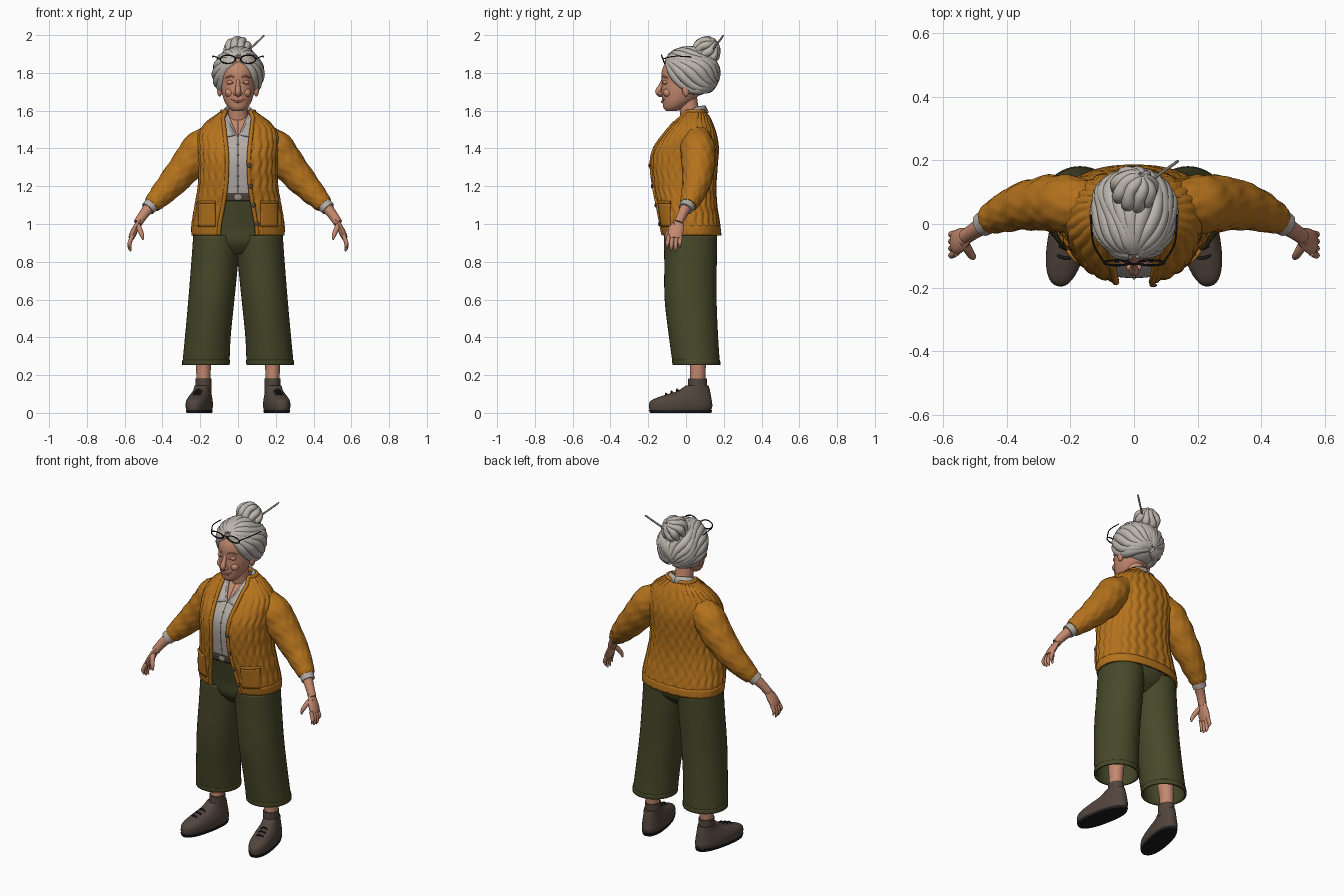
import bpy, bmesh, math
from mathutils import Vector, Matrix

if "Cube" in bpy.data.objects:
    bpy.data.objects.remove(bpy.data.objects["Cube"])


def material(name, red, green, blue):
    mat = bpy.data.materials.new(name)
    mat.use_nodes = True
    mat.diffuse_color = (red, green, blue, 1)
    shader = next(n for n in mat.node_tree.nodes if n.type == "BSDF_PRINCIPLED")
    shader.inputs["Base Color"].default_value = (red, green, blue, 1)
    shader.inputs["Roughness"].default_value = .8
    return mat


SKIN = material("skin", .55, .25, .16)
CREASE = material("lip red", .36, .12, .08)
HAIR = material("silver hair", .5, .46, .42)
WOOL = material("mustard wool", .46, .17, .012)
LINEN = material("pale shirt", .45, .41, .38)
OLIVE = material("olive cloth", .062, .064, .022)
LEATHER = material("brown leather", .085, .06, .047)
BLACK = material("black rubber", .012, .011, .011)
STEEL = material("grey pin", .3, .27, .24)
made = []


def finish(name, bm, *mats):
    bmesh.ops.recalc_face_normals(bm, faces=bm.faces)
    mesh = bpy.data.meshes.new(name)
    bm.to_mesh(mesh)
    bm.free()
    for mat in mats:
        mesh.materials.append(mat)
    obj = bpy.data.objects.new(name, mesh)
    bpy.context.collection.objects.link(obj)
    made.append(obj)
    return obj


def smooth(rows, count):
    """Resample rows of numbers along a Catmull-Rom curve."""
    result, last = [], len(rows) - 1
    for k in range(count + 1):
        place = last * k / count
        i = min(int(place), last - 1)
        t = place - i
        four = [rows[max(0, min(last, i + j))] for j in (-1, 0, 1, 2)]
        result.append([b + t / 2 * (c - a + t * (2*a - 5*b + 4*c - d + t * (3*(b - c) + d - a)))
                       for a, b, c, d in zip(*four)])
    return result


def skin_rows(name, rows, mat, closed=True, cap=True, thick=0):
    """Join rows of points into one surface."""
    bm = bmesh.new()
    grid = [[bm.verts.new(p) for p in row] for row in rows]
    size = len(grid[0])
    for low, high in zip(grid, grid[1:]):
        for i in range(size if closed else size - 1):
            j = (i + 1) % size
            bm.faces.new((low[i], low[j], high[j], high[i]))
    if closed and cap:
        bm.faces.new(grid[0])
        bm.faces.new(grid[-1])
    obj = finish(name, bm, mat)
    if thick:
        shell = obj.modifiers.new("thickness", "SOLIDIFY")
        shell.thickness, shell.offset = thick, 0
    return obj


def power(value, p):
    return math.copysign(abs(value) ** p, value)


def ring_point(row, t, p=1, grow=0):
    z, cx, rx, front, back = row[:5]
    return Vector((cx + (rx + grow) * power(math.sin(t), p),
                   (front + back) / 2 - ((back - front) / 2 + grow) * power(math.cos(t), p), z))


def loft(name, rows, mat, steps=24, sides=40, p=1, **options):
    """Stack rings given as height, centre x, half width, front y, back y."""
    rings = [[ring_point(row, math.tau * i / sides, p) for i in range(sides)]
             for row in smooth(rows, steps)]
    return skin_rows(name, rings, mat, **options)


def tube(name, path, mat, steps=16, sides=12, flat=1, rib=0, closed=True):
    """Sweep a ring along points given as x, y, z, radius."""
    rows = smooth(path, steps)
    spots = [Vector(r[:3]) for r in rows]
    up, rings = None, []
    for k, (spot, row) in enumerate(zip(spots, rows)):
        along = (spots[min(k + 1, steps)] - spots[max(k - 1, 0)]).normalized()
        if up is None:
            up = Vector((0, 0, 1)) if abs(along.y) > .8 else Vector((0, 1, 0))
        side = along.cross(up).normalized()
        up = side.cross(along)
        ring = []
        for i in range(sides):
            a = math.tau * i / sides
            r = row[3] * (1 + rib * math.cos(10 * a + 2 * math.sin(k)) + rib * math.sin(k))
            ring.append(spot + r * (flat * math.cos(a) * side + math.sin(a) * up))
        rings.append(ring)
    return skin_rows(name, rings, mat)


def ball(name, centre, radii, mat):
    bm = bmesh.new()
    bmesh.ops.create_uvsphere(bm, u_segments=24, v_segments=16, radius=1,
                              matrix=Matrix.Translation(centre) @ Matrix.Diagonal((*radii, 1)))
    return finish(name, bm, mat)


# Torso: height, centre x, half width, front y, back y, half opening
TORSO = smooth([(.945, 0, .238, -.125, .178, .1), (1, 0, .238, -.135, .172, .095),
                (1.1, 0, .222, -.152, .157, .077), (1.2, 0, .205, -.17, .152, .062),
                (1.32, 0, .2, -.182, .16, .056), (1.4, 0, .204, -.165, .165, .06),
                (1.47, 0, .205, -.117, .155, .068), (1.53, 0, .17, -.067, .135, .074),
                (1.57, 0, .118, -.027, .115, .076), (1.6, 0, .075, 0, .09, .06)], 90)
ROUND = .86


def slice_at(z):
    for a, b in zip(TORSO, TORSO[1:]):
        if z <= b[0]:
            f = max(0, (z - a[0]) / (b[0] - a[0]))
            return [z] + [u + (v - u) * f for u, v in zip(a[1:], b[1:])]
    return TORSO[-1]


def body(z, t, grow=0):
    return ring_point(slice_at(z), t, ROUND, grow)


def edge(z, half=None):
    row = slice_at(z)
    return math.asin(min(1, (row[5] if half is None else half) / row[2]) ** (1 / ROUND))


def wrap(name, low, high, mat, start, grow, thick=.008, steps=50, sides=160, knit=0):
    rows = []
    for k in range(steps + 1):
        z = low + (high - low) * k / steps
        first = start(z)
        angles = [first + (math.tau - 2 * first) * i / sides for i in range(sides + 1)]
        rows.append([body(z, t, grow + knit * math.cos(26 * t + math.sin(z * 70))) for t in angles])
    return skin_rows(name, rows, mat, closed=False, thick=thick)


wrap("cardigan_body", .945, 1.595, WOOL, edge, 0, .012, knit=.0035)
wrap("cardigan_hem", .94, .99, WOOL, edge, .005, steps=4)
wrap("shirt", 1.14, 1.58, LINEN, lambda z: edge(z, max(0, z - 1.46) * .5), -.016)
wrap("chest", 1.38, 1.58, SKIN, lambda z: 0, -.027)
wrap("belt", 1.122, 1.162, LEATHER, lambda z: 0, -.008, steps=4)
ball("belt_buckle", body(1.142, 0, -.004), (.022, .006, .017), STEEL)

# Cardigan band up one edge, round the neck and down the other
heights = [.945 + .65 * i / 20 for i in range(21)]
rise = [(*body(z, edge(z), .004), .011) for z in heights]
neck_start = edge(heights[-1])
nape = [(*body(heights[-1], neck_start + (math.tau - 2 * neck_start) * i / 12, .004), .011)
        for i in range(1, 12)]
fall = [(-x, y, z, r) for x, y, z, r in reversed(rise)]
tube("cardigan_band", rise + nape + fall, WOOL, steps=110, sides=10)
for i, z in enumerate((1, 1.1, 1.2, 1.31)):
    ball(f"button_{i}", body(z, edge(z), .015), (.012, .006, .012), LEATHER)
for i in range(5):
    ball(f"shirt_button_{i}", body(1.2 + i * .055, 0, -.011), (.005, .004, .005), STEEL)

# Trousers and belt line
loft("trouser_hips", [(.84, 0, .12, -.06, .09), (.9, 0, .2, -.105, .15), (.98, 0, .222, -.115, .16),
                      (1.06, 0, .205, -.13, .14), (1.13, 0, .19, -.143, .135)], OLIVE)

for side, s in (("left", 1), ("right", -1)):
    def limb(part, path, mat, **options):
        return tube(f"{side}_{part}", [(s * x, y, z, r) for x, y, z, r in path], mat, **options)

    def stack(part, rows, mat, **options):
        return loft(f"{side}_{part}", [(z, s * x, *rest) for z, x, *rest in rows], mat, **options)

    def bump(part, centre, radii, mat):
        return ball(f"{side}_{part}", (s * centre[0], *centre[1:]), radii, mat)

    # Patch pocket
    rows = []
    for k in range(9):
        z = .985 + .13 * k / 8
        rows.append([body(z, s * (edge(z, .115) + (edge(z, .2) - edge(z, .115)) * i / 10), .01)
                     for i in range(11)])
    skin_rows(f"{side}_pocket", rows, WOOL, closed=False, thick=.008)
    tube(f"{side}_pocket_trim", [(*p, .007) for p in rows[-1]], WOOL)

    # Shirt collar leaf
    inner = [(0, .1, 1.625), (.06, .06, 1.62), (.066, .01, 1.59), (.042, -.05, 1.53), (.01, -.105, 1.47)]
    outer = [(0, .118, 1.59), (.08, .07, 1.585), (.09, 0, 1.55), (.082, -.068, 1.5), (.06, -.122, 1.462)]
    leaf = [[(s * x, y, z) for x, y, z in smooth(line, 12)] for line in (inner, outer)]
    skin_rows(f"{side}_collar", leaf, LINEN, closed=False, thick=.008)

    # Arm
    limb("sleeve", [(.12, .055, 1.46, .072), (.2, .062, 1.405, .09), (.265, .065, 1.315, .088),
                    (.35, .055, 1.215, .074), (.42, .03, 1.14, .058), (.458, .012, 1.1, .045)],
         WOOL, steps=36, sides=60, rib=.022)
    limb("shirt_cuff", [(.44, .02, 1.12, .042), (.478, -.002, 1.08, .038)], LINEN, steps=4, sides=24)
    limb("forearm", [(.45, .012, 1.11, .034), (.5, -.02, 1.05, .026), (.53, -.04, 1.005, .024)], SKIN)
    limb("palm", [(.52, -.035, 1.02, .024), (.538, -.047, .985, .036), (.555, -.056, .95, .04),
                  (.566, -.06, .925, .034)], SKIN, flat=.45)
    for i, drop in enumerate((.872, .858, .855, .875)):
        y = -.09 + i * .02
        limb(f"finger_{i}", [(.558, y, .94, .011), (.572, y * 1.08, .905, .011),
                             (.574, y * 1.1, drop + .02, .0095), (.567, y * 1.1, drop, .004)], SKIN)
    limb("thumb", [(.535, -.055, 1, .015), (.52, -.085, .97, .014), (.508, -.102, .94, .011),
                   (.503, -.105, .917, .005)], SKIN)

    # Leg
    stack("trouser_leg", [(.255, .17, .12, -.065, .175), (.4, .16, .116, -.085, .165),
                          (.6, .141, .117, -.108, .157), (.8, .123, .119, -.11, .158),
                          (.94, .112, .12, -.112, .16)], OLIVE, cap=False, thick=.01)
    stack("trouser_hem", [(.254, .17, .122, -.068, .178), (.28, .169, .122, -.07, .177)],
          OLIVE, steps=3, cap=False, thick=.008)
    stack("shin", [(.15, .182, .036, .02, .1), (.25, .182, .04, .02, .105),
                   (.45, .165, .055, -.01, .11)], SKIN)
    stack("sock", [(.11, .182, .042, .01, .112), (.183, .182, .042, .012, .11)], LEATHER, steps=4)

    # Shoe, turned outward
    turn = Matrix.Translation((s * .187, .06, 0)) @ Matrix.Rotation(s * .2, 4, "Z")
    shoe = loft(f"{side}_shoe", [(.008, 0, .056, -.255, .07), (.035, 0, .062, -.26, .08),
                                 (.065, 0, .06, -.25, .077), (.09, 0, .053, -.19, .073),
                                 (.115, 0, .045, -.11, .068), (.145, 0, .041, -.06, .06)],
                LEATHER, p=.85)
    sole = loft(f"{side}_sole", [(0, 0, .058, -.255, .075), (.016, 0, .061, -.261, .08)],
                BLACK, steps=3, p=.85)
    laces = [tube(f"{side}_lace_{i}", [(-.035, -.1 - i * .03, .092 - i * .006, .005),
                                       (0, -.11 - i * .03, .124 - i * .011, .005),
                                       (.035, -.1 - i * .03, .092 - i * .006, .005)], BLACK)
             for i in range(3)]
    for piece in (shoe, sole, *laces):
        piece.data.transform(turn)

    # Face details
    limb("eye_crease", [(.02, -.123, 1.744, .002), (.037, -.121, 1.75, .003),
                        (.057, -.105, 1.741, .002)], CREASE, sides=8)
    bump("eyelid", (.038, -.107, 1.75), (.022, .017, .013), SKIN)
    limb("brow", [(.018, -.127, 1.776, .004), (.04, -.12, 1.784, .005), (.066, -.096, 1.772, .003)],
         SKIN, sides=8)
    bump("cheek", (.044, -.096, 1.695), (.026, .026, .024), SKIN)
    bump("nostril", (.014, -.136, 1.69), (.01, .012, .009), SKIN)
    bump("ear", (.097, .0, 1.71), (.014, .02, .035), SKIN)

    # Spectacles pushed up on the hair
    rim = [(.054 + .04 * math.cos(a), -.122 - .008 * math.sin(a), 1.872 + .022 * math.sin(a), .0035)
           for a in (math.tau * i / 16 for i in range(17))]
    limb("glasses_rim", rim, BLACK, steps=32, sides=6)
    limb("glasses_arm", [(.094, -.12, 1.875, .003), (.128, -.06, 1.888, .003),
                         (.135, .03, 1.885, .003)], BLACK, sides=6)

tube("glasses_bridge", [(-.015, -.123, 1.874, .003), (0, -.126, 1.88, .003),
                        (.015, -.123, 1.874, .003)], BLACK, sides=6)

# Head
tube("neck", [(0, .045, 1.48, .064), (0, .02, 1.59, .052), (0, .005, 1.69, .05)], SKIN, sides=24)
loft("head", [(1.598, 0, .028, -.105, -.05), (1.615, 0, .05, -.119, -.01), (1.65, 0, .072, -.125, .04),
              (1.7, 0, .086, -.13, .08), (1.75, 0, .091, -.128, .1), (1.8, 0, .092, -.13, .1),
              (1.85, 0, .083, -.112, .09), (1.89, 0, .05, -.07, .05)], SKIN, steps=30)
tube("nose", [(0, -.118, 1.768, .01), (0, -.134, 1.73, .012), (0, -.147, 1.702, .016),
              (0, -.138, 1.684, .012), (0, -.125, 1.68, .006)], SKIN)
tube("mouth", [(-.036, -.114, 1.661, .002), (-.018, -.124, 1.65, .004), (0, -.128, 1.647, .005),
               (.018, -.124, 1.65, .004), (.036, -.114, 1.661, .002)], CREASE, flat=1.2)


# Hair: locks running from pole to pole over a rounded core
def locks(name, centre, size, axis, rolls, radius, front=1):
    d = Vector(axis).normalized()
    across = Vector((1, 0, 0))
    u = d.cross(across).normalized()
    across = u.cross(d)
    for n, roll in enumerate(rolls):
        path = []
        for k in range(10):
            a = .1 + (math.pi - .2) * k / 9
            w = roll + .12 * math.sin(3 * a + n)
            reach = math.cos(a) * (front if a < math.pi / 2 else 1)
            spot = Vector(centre) + size * (reach * d + math.sin(a) * (math.cos(w) * u + math.sin(w) * across))
            path.append((*spot, radius * (.6 + .45 * math.sin(a) + .1 * math.sin(5 * a + n))))
        tube(f"{name}_{n}", path, HAIR, steps=24)


ball("hair_core", (0, .045, 1.79), (.118, .118, .112), HAIR)
locks("hair_lock", (0, .045, 1.79), .113, (0, -.85, .52),
      [math.radians(-126 + 252 * i / 16) for i in range(17)], .027, 1.4)
ball("bun_core", (0, .11, 1.92), (.06, .062, .06), HAIR)
locks("bun_lock", (0, .11, 1.92), .057, (.3, .6, .6), [math.tau * i / 9 for i in range(9)], .02)
tube("hair_pin", [(-.05, .06, 1.83, .004), (.05, .135, 1.915, .005), (.13, .192, 1.99, .005),
                  (.135, .196, 1.998, .002)], STEEL, sides=8)

# Shading
for obj in bpy.context.selected_objects:
    obj.select_set(False)
for obj in made:
    obj.select_set(True)
bpy.context.view_layer.objects.active = made[0]
bpy.ops.object.shade_smooth_by_angle(angle=.9)
